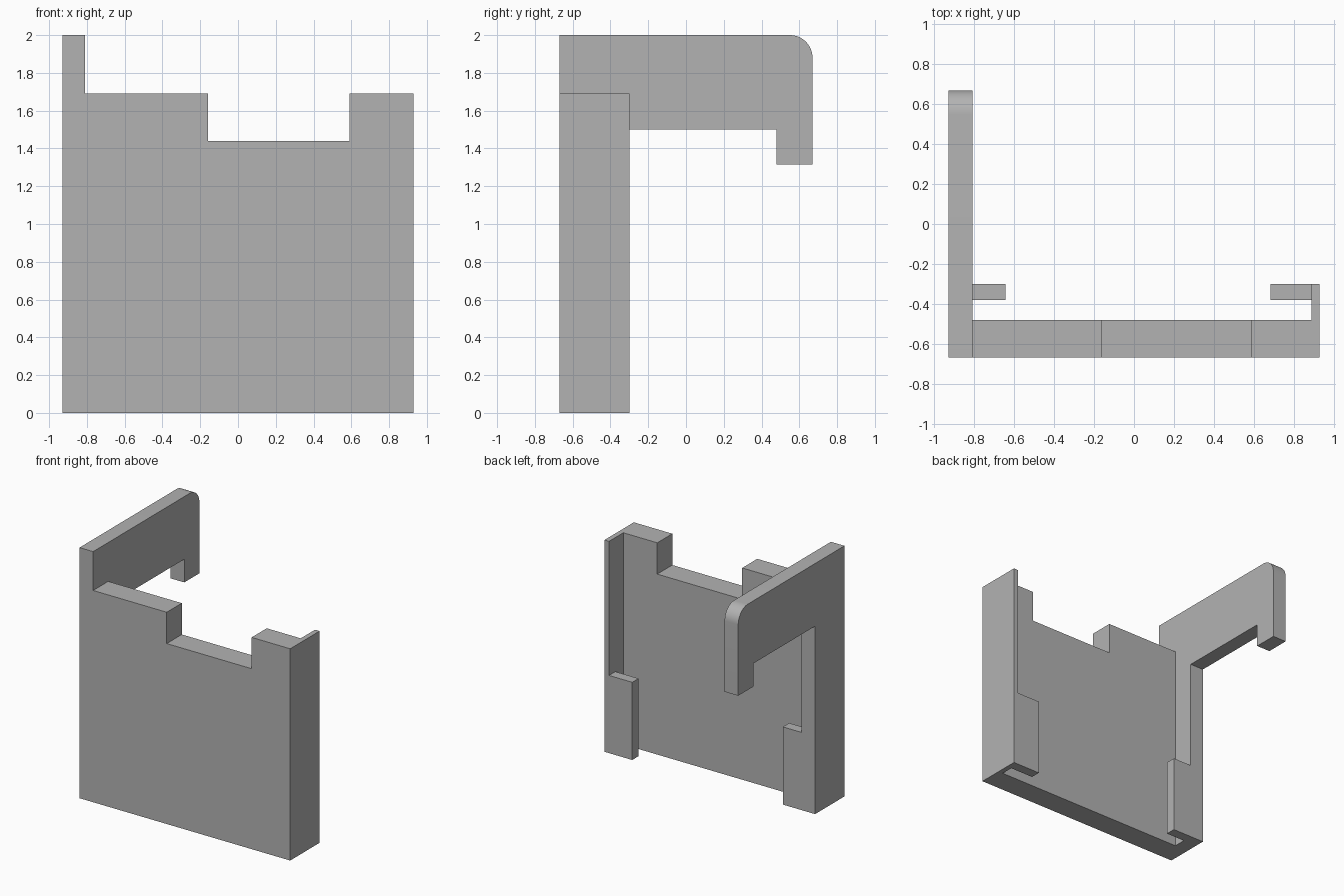
import bpy, bmesh, math

if "Cube" in bpy.data.objects:
    bpy.data.objects.remove(bpy.data.objects["Cube"])

grey = bpy.data.materials.new("plain grey")
grey.diffuse_color = (0.45, 0.45, 0.45, 1)
grey.use_nodes = True
grey.node_tree.nodes["Principled BSDF"].inputs["Base Color"].default_value = grey.diffuse_color


def extrude(name, points, place, depth):
    """Extrude a flat outline; place(u, v, w) maps it into space."""
    bm = bmesh.new()
    w0, w1 = depth
    face = bm.faces.new([bm.verts.new(place(u, v, w0)) for u, v in points])
    new = bmesh.ops.extrude_face_region(bm, geom=[face])["geom"]
    for v in new:
        if isinstance(v, bmesh.types.BMVert):
            i = place(0, 0, w1)
            j = place(0, 0, w0)
            v.co.x += i[0] - j[0]
            v.co.y += i[1] - j[1]
            v.co.z += i[2] - j[2]
    bmesh.ops.recalc_face_normals(bm, faces=bm.faces)
    mesh = bpy.data.meshes.new(name)
    bm.to_mesh(mesh)
    bm.free()
    mesh.materials.append(grey)
    obj = bpy.data.objects.new(name, mesh)
    bpy.context.collection.objects.link(obj)
    return obj


def along_x(u, v, w):
    return (w, u, v)


def along_y(u, v, w):
    return (u, w, v)


def rect(u0, u1, v0, v1):
    return [(u0, v0), (u1, v0), (u1, v1), (u0, v1)]


FRONT, INNER, BACK = -0.67, -0.48, -0.30

# Front panel with the notch in its top edge
extrude("front_panel", [(-0.81, 0), (0.89, 0), (0.89, 1.69), (0.59, 1.69),
                        (0.59, 1.44), (-0.16, 1.44), (-0.16, 1.69), (-0.81, 1.69)],
        along_y, (FRONT, INNER))

# Thin side wall
extrude("thin_side_wall", rect(FRONT, BACK, 0, 1.69), along_x, (0.89, 0.93))

# Thick side wall running into the hanging hook, with a rounded top corner
r = 0.12
corner = [(0.67 - r + r * math.cos(a), 2 - r + r * math.sin(a))
          for a in (math.radians(90 * i / 12) for i in range(13))]
hook = extrude("hook_side_wall", [(FRONT, 0), (BACK, 0), (BACK, 1.5), (0.48, 1.5),
                                  (0.48, 1.315), (0.67, 1.315)] + corner + [(FRONT, 2)],
               along_x, (-0.93, -0.81))
bpy.context.view_layer.objects.active = hook
hook.select_set(True)
bpy.ops.object.shade_smooth_by_angle(angle=math.radians(30))

# Low retaining tabs at the back
for name, x0, x1 in (("left_tab", -0.81, -0.645), ("right_tab", 0.685, 0.89)):
    extrude(name, rect(x0, x1, 0, 0.62), along_y, (-0.38, BACK))
